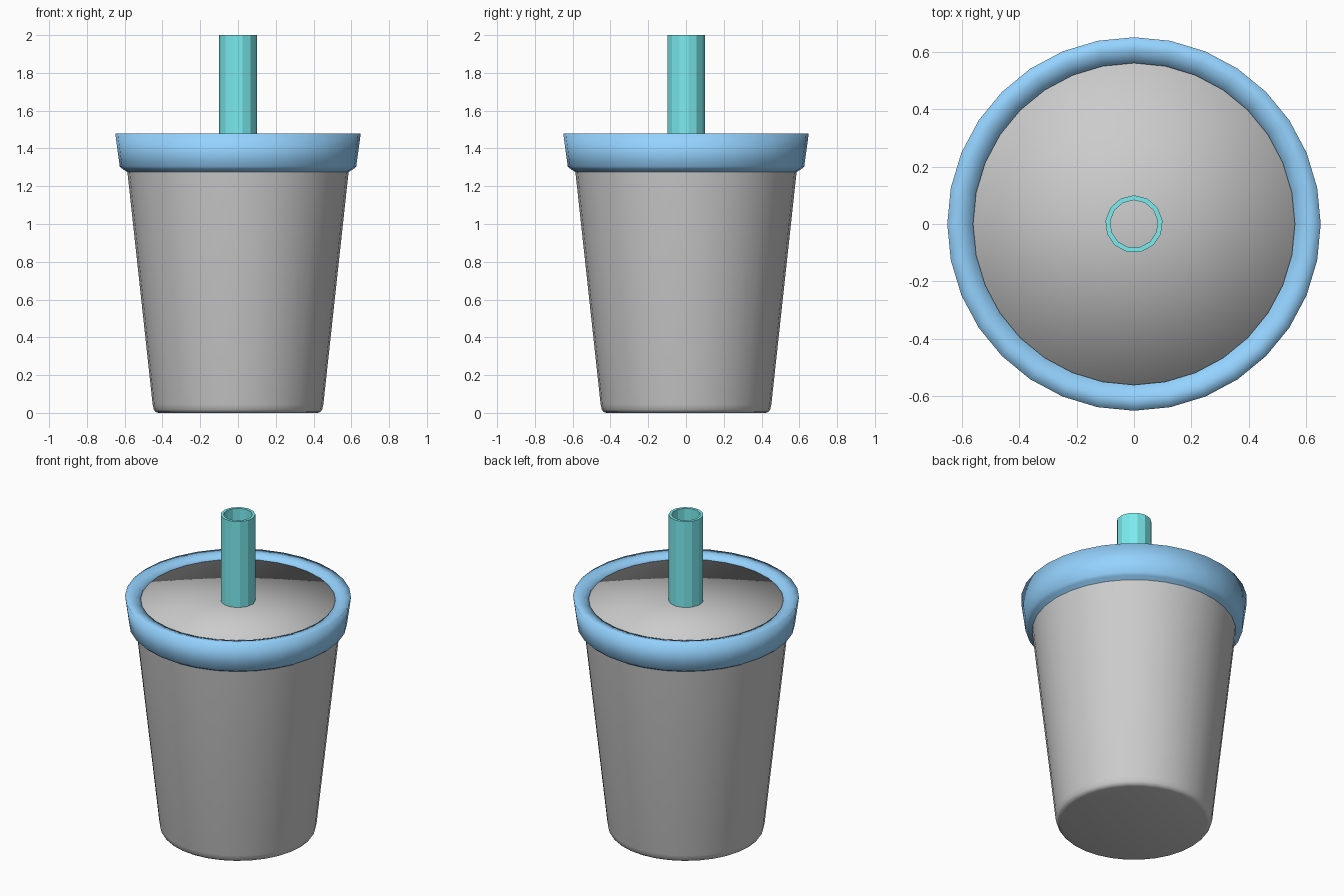
import bpy, bmesh
from math import sin, cos, pi

if "Cube" in bpy.data.objects:
    bpy.data.objects.remove(bpy.data.objects["Cube"])


def lathe(name, profile, sides, closed=False, smooth=True, color=None):
    """Revolve (radius, z) points around z; radius 0 makes a pole."""
    bm = bmesh.new()
    rings = []
    for r, z in profile:
        if r == 0:
            rings.append([bm.verts.new((0, 0, z))] * sides)
        else:
            rings.append([bm.verts.new((r * sin(2 * pi * i / sides),
                                        r * cos(2 * pi * i / sides), z))
                          for i in range(sides)])
    pairs = list(zip(rings, rings[1:]))
    if closed:
        pairs.append((rings[-1], rings[0]))
    for a, b in pairs:
        for i in range(sides):
            j = (i + 1) % sides
            corners = dict.fromkeys((a[i], a[j], b[j], b[i]))
            bm.faces.new(list(corners))
    bmesh.ops.recalc_face_normals(bm, faces=bm.faces)
    for f in bm.faces:
        f.smooth = smooth
    mesh = bpy.data.meshes.new(name)
    bm.to_mesh(mesh)
    bm.free()
    obj = bpy.data.objects.new(name, mesh)
    bpy.context.collection.objects.link(obj)
    if color:
        mat = bpy.data.materials.new(name + "_color")
        mat.diffuse_color = (*color, 1)
        mat.use_nodes = True
        mat.node_tree.nodes["Principled BSDF"].inputs["Base Color"].default_value = mat.diffuse_color
        mesh.materials.append(mat)
    return obj


# tapered cup with rounded foot and closed top
lathe("cup", [(0, 0), (0.42, 0), (0.436, 0.005), (0.446, 0.018), (0.452, 0.045),
              (0.585, 1.27), (0.604, 1.455), (0, 1.455)], 32)

# lid rim gripping the cup
lathe("lid_rim", [(0.585, 1.275), (0.61, 1.29), (0.626, 1.305), (0.65, 1.48),
                  (0.605, 1.478), (0.56, 1.462), (0.56, 1.44), (0.58, 1.27)],
      32, closed=True, color=(0.3, 0.65, 1.0))

# hollow faceted straw
lathe("straw", [(0.1, 1.44), (0.1, 2.0), (0.083, 2.0), (0.083, 1.44)],
      13, closed=True, smooth=False, color=(0.2, 0.84, 0.87))
